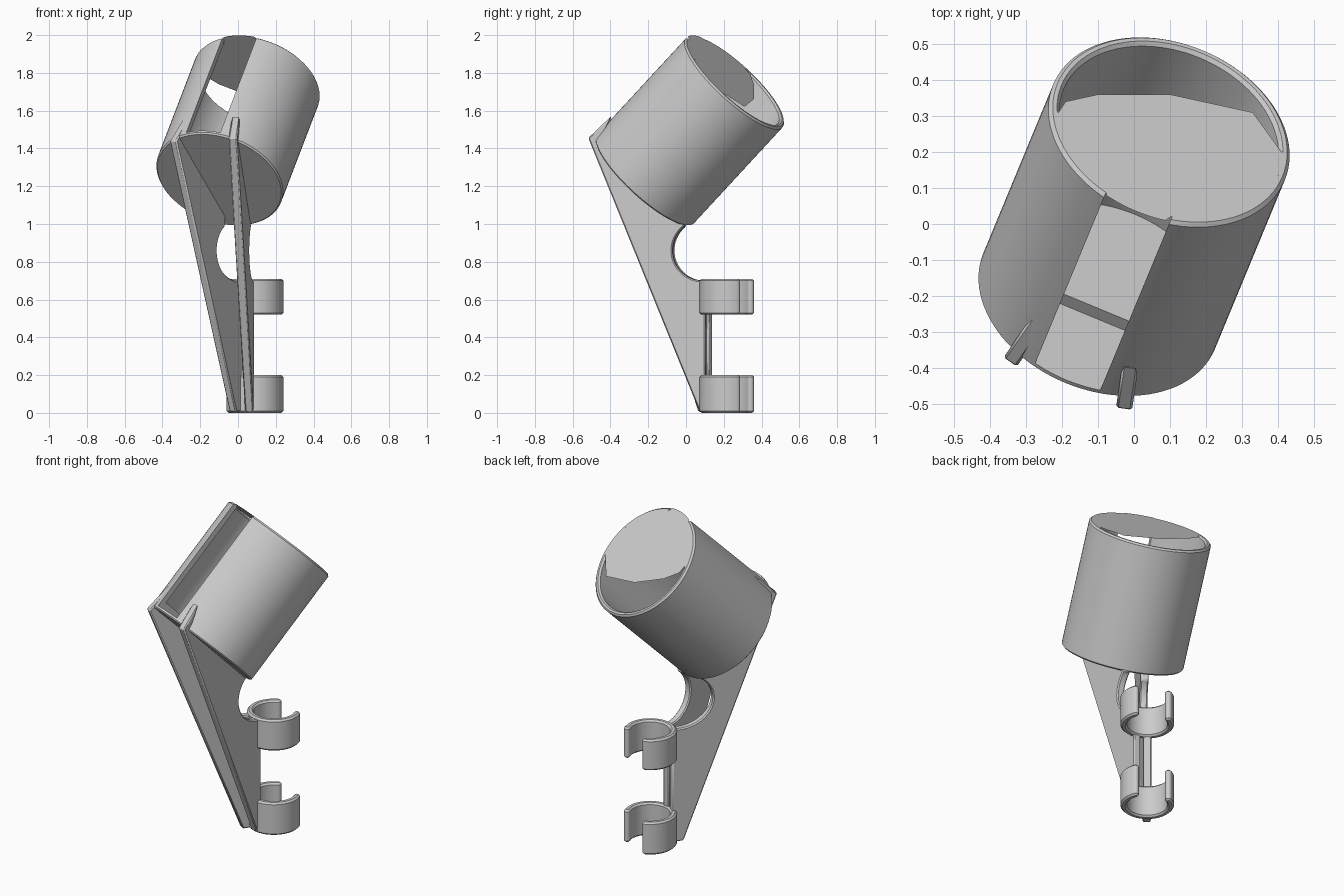
import bpy, bmesh, math
from mathutils import Vector, Matrix

if "Cube" in bpy.data.objects:
    bpy.data.objects.remove(bpy.data.objects["Cube"])

# Shared cup frame: local z runs from the cup base to its mouth
BASE = Vector((-0.099, -0.219, 1.234))
FRAME = (Matrix.Translation(BASE) @ Matrix.Rotation(math.radians(-22.5), 4, 'Z')
         @ Matrix.Rotation(math.radians(-45), 4, 'X'))
AXIS = FRAME.to_3x3() @ Vector((0, 0, 1))
R, L, SLOT = 0.348, 0.735, 0.0975


def finish(name, bm, matrix=None, smooth=True):
    bmesh.ops.recalc_face_normals(bm, faces=bm.faces)
    mesh = bpy.data.meshes.new(name)
    bm.to_mesh(mesh)
    bm.free()
    if matrix is not None:
        mesh.transform(matrix)
    ob = bpy.data.objects.new(name, mesh)
    bpy.context.collection.objects.link(ob)
    activate(ob)
    if smooth:
        bpy.ops.object.shade_smooth_by_angle(angle=math.radians(30))
    return ob


def activate(ob):
    bpy.ops.object.select_all(action='DESELECT')
    ob.select_set(True)
    bpy.context.view_layer.objects.active = ob


def bevel(ob, width, segments=1):
    m = ob.modifiers.new("edge_bevel", 'BEVEL')
    m.width, m.segments = width, segments
    m.limit_method, m.angle_limit = 'ANGLE', math.radians(40)


def prism(points, offset):
    """Extrude a closed outline of 3D points along offset."""
    bm = bmesh.new()
    face = bm.faces.new([bm.verts.new(p) for p in points])
    ext = bmesh.ops.extrude_face_region(bm, geom=[face])
    verts = [g for g in ext["geom"] if isinstance(g, bmesh.types.BMVert)]
    bmesh.ops.translate(bm, verts=verts, vec=offset)
    return bm


# Cup: revolved wall profile with chamfered rims
bm = bmesh.new()
profile = [(0, 0), (R - .008, 0), (R, .008), (R, L - .01), (R - .01, L),
           (R - .022, L), (R - .032, L - .01), (R - .032, .06), (0, .06)]
vs = [bm.verts.new((x, 0, z)) for x, z in profile]
es = [bm.edges.new((a, b)) for a, b in zip(vs, vs[1:])]
bmesh.ops.spin(bm, geom=vs + es, cent=(0, 0, 0), axis=(0, 0, 1),
               angle=2 * math.pi, steps=96)
bmesh.ops.remove_doubles(bm, verts=bm.verts, dist=1e-5)
cup = finish("cup", bm, FRAME)

# Slot down the cup, stepping slightly into the floor
bm = bmesh.new()
bmesh.ops.create_cube(bm, size=1)
bmesh.ops.scale(bm, vec=(2 * SLOT, .42, 1), verts=bm.verts)
bmesh.ops.translate(bm, vec=(0, -.29, .52), verts=bm.verts)
cutter = finish("slot_cutter", bm, FRAME, False)
cutter.hide_render = True
m = cup.modifiers.new("slot", 'BOOLEAN')
m.operation, m.solver, m.object = 'DIFFERENCE', 'EXACT', cutter
activate(cup)
bpy.ops.object.modifier_apply(modifier=m.name)
bpy.data.objects.remove(cutter)
bpy.ops.object.shade_smooth_by_angle(angle=math.radians(30))

# Thin sheet covering the upper part of the mouth, out to the rim over the slot
pts = [(.31, .087), (.194, .188), (-.038, .129), (-.223, .02), (-.298, -.054), (-.305, -.104)]
for i in range(61):
    a = math.radians(198 + (376 - 198) * i / 60)
    r = R - .002 if abs(R * math.cos(a)) < SLOT else R - .022
    pts.append((r * math.cos(a), r * math.sin(a)))
bm = bmesh.new()
bm.faces.new([bm.verts.new((x, y, L)) for x, y in pts])
finish("mouth_cover", bm, FRAME, False)


# Upright arm plates, each lying in its own vertical plane
def arm(name, front, back, top_z, tip):
    f, b = Vector(front), Vector(back)
    thick = .045

    def at(y, z):
        p = f.lerp(b, (y - f.y) / (b.y - f.y))
        return Vector((p.x, p.y, z))

    def under_cup(y, lift=.008):
        p = at(y, 0)
        p.z = BASE.z + (lift - AXIS.x * (p.x - BASE.x) - AXIS.y * (p.y - BASE.y)) / AXIS.z
        return p

    pts = [at(.075, .005), at(f.y, top_z), at(*tip), under_cup(f.y + .055), under_cup(-.005)]
    # Round bite behind the arm
    for i in range(25):
        a = math.radians(128 + (270 - 128) * i / 24)
        pts.append(at(.09 + .16 * math.cos(a), .86 + .16 * math.sin(a)))
    pts += [at(b.y, .70), at(b.y, .005)]
    d = (b - f).normalized()
    n = Vector((d.y, -d.x, 0)) * thick
    ob = finish(name, prism([p - n / 2 for p in pts], n))
    bevel(ob, .007)


arm("left_arm", (-.345, -.385), (.01, .13), 1.44, (-.27, 1.57))
arm("right_arm", (-.028, -.515), (.064, .105), 1.455, (-.395, 1.57))


# Two C-shaped pole clips with rounded tips
def clip(name, z0, z1):
    cx, cy, ro, ri = .09, .222, .15, .113
    mid, half = (ro + ri) / 2, (ro - ri) / 2
    a0, a1 = math.radians(67.5 + 47), math.radians(67.5 + 313)

    def pt(r, a):
        return Vector((cx + r * math.cos(a), cy + r * math.sin(a), z0))

    n = 48
    angles = [a0 + (a1 - a0) * i / n for i in range(n + 1)]
    pts = [pt(ro, a) for a in angles]
    for end, start in ((a1, 0), (a0, math.pi)):
        if start:
            pts += [pt(ri, a) for a in reversed(angles)]
        for k in range(1, 8):
            t = end + start + math.pi * k / 8
            pts.append(pt(mid, end) + Vector((math.cos(t), math.sin(t), 0)) * half)
    ob = finish(name, prism(pts, Vector((0, 0, z1 - z0))))
    bevel(ob, .01)


clip("lower_clip", 0, .20)
clip("upper_clip", .52, .71)
